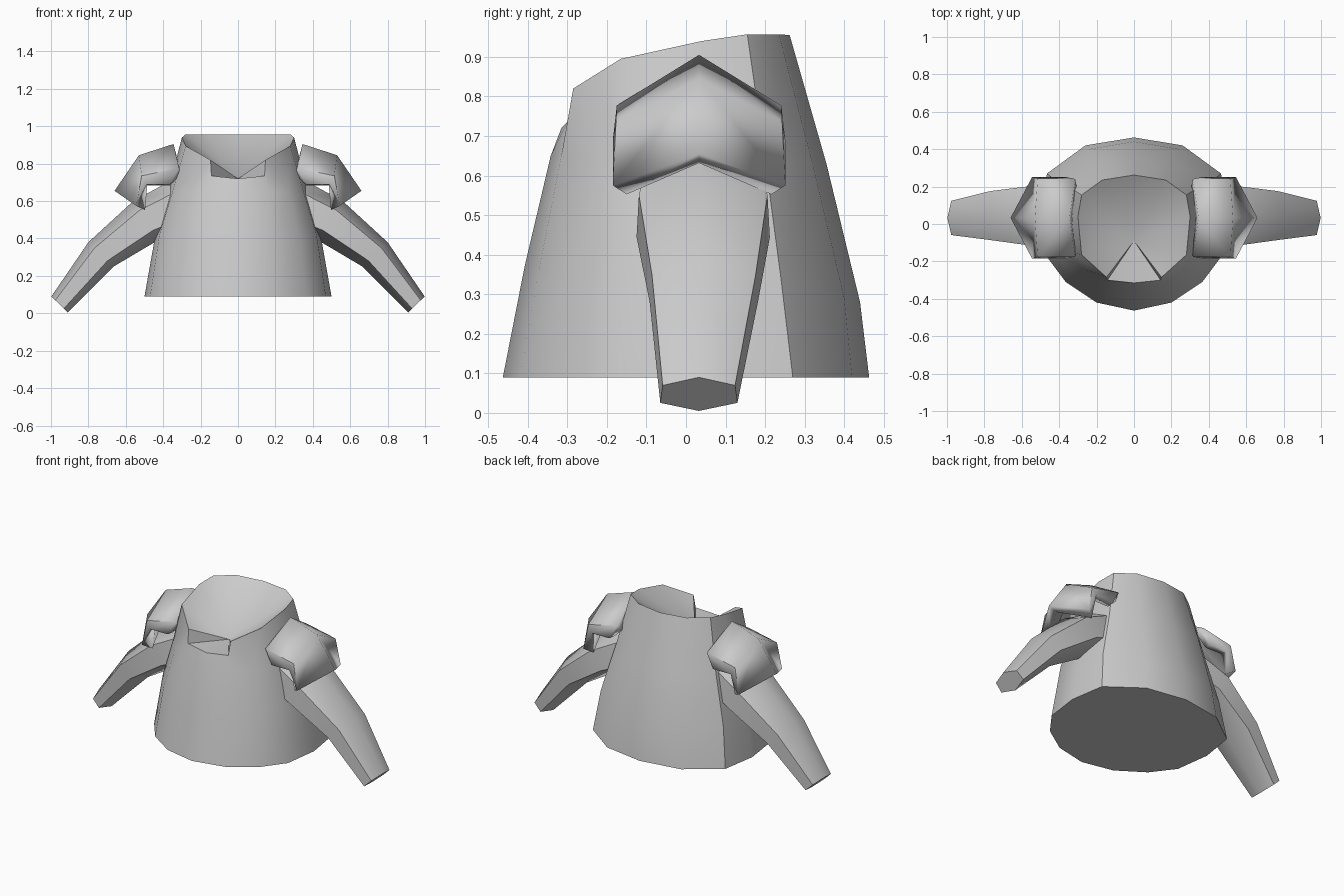
import bpy, bmesh, math

if "Cube" in bpy.data.objects:
    bpy.data.objects.remove(bpy.data.objects["Cube"])


def make(name, verts, faces, mirror=False, thickness=0.0, angle=40):
    """Mesh object with consistent normals, smooth shading and sharp edges."""
    me = bpy.data.meshes.new(name)
    me.from_pydata(verts, [], faces)
    bm = bmesh.new()
    bm.from_mesh(me)
    bmesh.ops.recalc_face_normals(bm, faces=bm.faces)
    bm.to_mesh(me)
    bm.free()
    ob = bpy.data.objects.new(name, me)
    bpy.context.collection.objects.link(ob)
    bpy.ops.object.select_all(action='DESELECT')
    ob.select_set(True)
    bpy.context.view_layer.objects.active = ob
    bpy.ops.object.shade_smooth_by_angle(angle=math.radians(angle))
    if thickness:
        sol = ob.modifiers.new("thickness", 'SOLIDIFY')
        sol.thickness = thickness
        sol.offset = -1
        sol.use_even_offset = True
    if mirror:
        mod = ob.modifiers.new("mirror", 'MIRROR')
        mod.use_mirror_merge = False
    return ob


def bridge(rings, n):
    """Quads joining consecutive closed rings of n points."""
    return [(r * n + i, r * n + (i + 1) % n, (r + 1) * n + (i + 1) % n, (r + 1) * n + i)
            for r in range(rings - 1) for i in range(n)]


# Torso: half rings running from front centre to back centre
half_rings = [
    [(0, -.463, .09), (.2, -.42, .09), (.365, -.31, .09), (.47, -.17, .09),
     (.5, .05, .09), (.465, .27, .09), (.26, .42, .09), (0, .463, .09)],
    [(0, -.408, .37), (.19, -.37, .37), (.33, -.275, .40), (.42, -.15, .42),
     (.445, .04, .40), (.43, .24, .34), (.24, .40, .29), (0, .44, .28)],
    [(0, -.342, .65), (.17, -.315, .65), (.27, -.24, .65), (.35, -.15, .65),
     (.375, .04, .65), (.35, .2, .64), (.21, .32, .63), (0, .355, .63)],
    [(0, -.315, .72), (.142, -.30, .735), (.147, -.285, .82), (.28, -.165, .895),
     (.30, .04, .94), (.28, .155, .957), (.17, .235, .957), (0, .262, .955)],
]
verts = []
for h in half_rings:
    verts += h + [(-x, y, z) for x, y, z in h[-2:0:-1]]
n = 14
faces = bridge(4, n) + [tuple(range(n))]
# Sunken neck opening: fan from the collar to a low point
verts.append((0, -.09, .72))
faces += [(3 * n + i, 3 * n + (i + 1) % n, 4 * n) for i in range(n)]
make("torso", verts, faces)

# Sleeves: six-sided tube given by top point, bottom point and y extent
sections = [((.34, .72), (.26, .45), -.10, .18),
            ((.56, .60), (.42, .395), -.125, .212),
            ((.80, .38), (.665, .25), -.092, .182),
            ((.998, .09), (.91, .005), -.065, .13)]
verts = []
for (tx, tz), (bx, bz), y0, y1 in sections:
    yc = (y0 + y1) / 2
    for y, t in ((yc, 1), (y1 - .006, .76), (y1, .24), (yc, 0), (y0, .24), (y0 + .006, .76)):
        verts.append((bx + (tx - bx) * t, y, bz + (tz - bz) * t))
faces = bridge(4, 6) + [tuple(range(6)), tuple(range(18, 24))]
make("sleeve", verts, faces, mirror=True)

# Shoulder pads: ridged roof with notched side panels, front and back
yc = .033
verts = [(.345, yc, .905), (.53, yc, .845), (.66, yc, .655)]
faces = []
for s in (-1, 1):
    b = len(verts)
    verts += [(.315, yc + s * .208, .777), (.515, yc + s * .21, .735),
              (.545, yc + s * .218, .575), (.49, yc + s * .218, .69),
              (.365, yc + s * .218, .69)]
    faces += [(0, 1, b + 1, b), (1, 2, b + 2, b + 1),
              (b, b + 1, b + 3, b + 4), (b + 1, b + 2, b + 3)]
pad = make("shoulder_pad", verts, faces, mirror=True, thickness=.05, angle=50)
